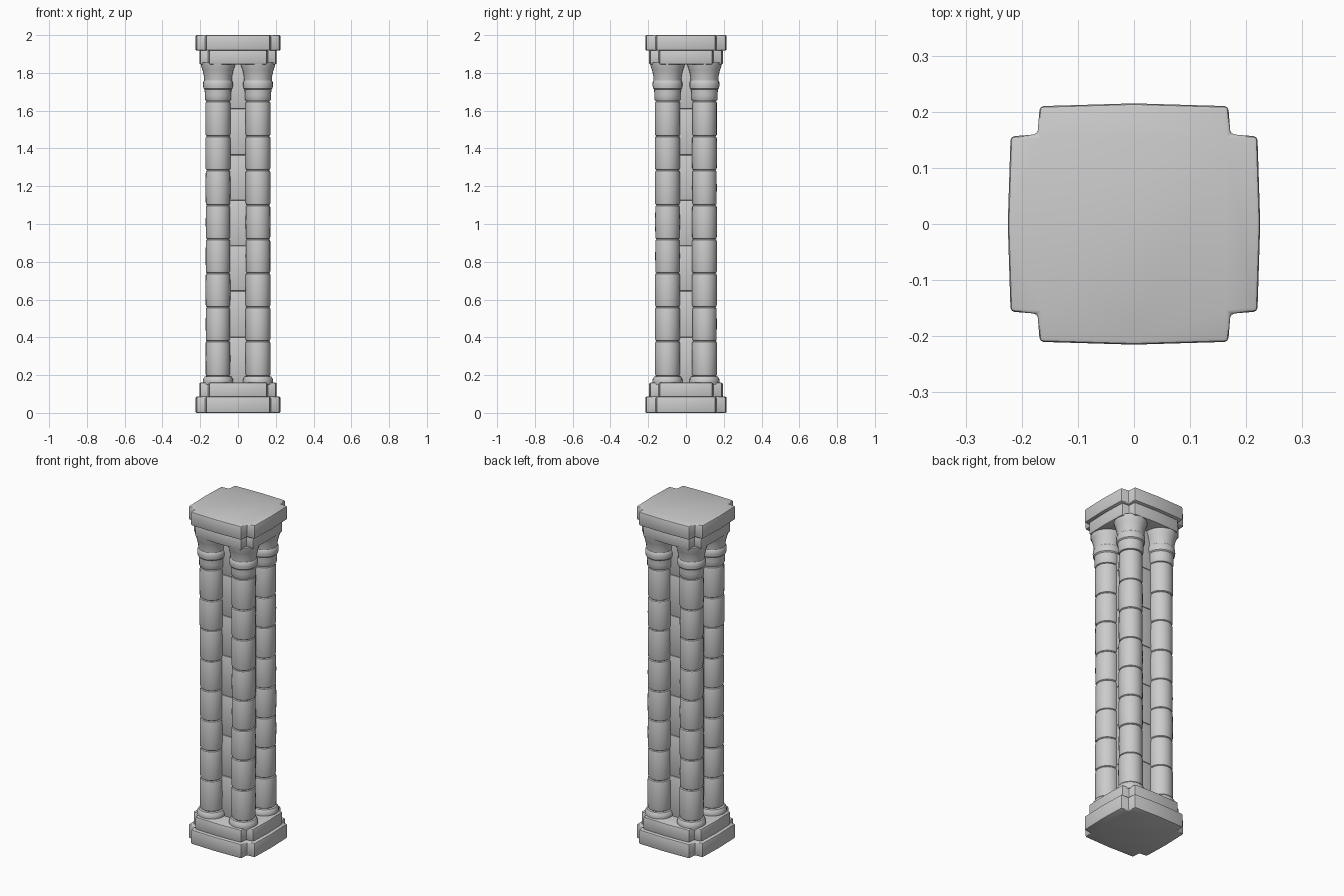
import bpy, bmesh, math, random

if "Cube" in bpy.data.objects:
    bpy.data.objects.remove(bpy.data.objects["Cube"])

random.seed(4)


def finish(bm, name, angle=35):
    bmesh.ops.recalc_face_normals(bm, faces=bm.faces)
    me = bpy.data.meshes.new(name)
    bm.to_mesh(me)
    bm.free()
    ob = bpy.data.objects.new(name, me)
    bpy.context.collection.objects.link(ob)
    bpy.ops.object.select_all(action='DESELECT')
    bpy.context.view_layer.objects.active = ob
    ob.select_set(True)
    bpy.ops.object.shade_smooth_by_angle(angle=math.radians(angle))
    return ob


def slab(name, hx, hy, nx, ny, z0, z1, bow=0.005):
    """Stone slab with notched corners and slightly bowed sides."""
    quarter = [(hx, 0), (hx - bow, ny - 0.004), (nx + 0.004, ny),
               (nx, hy - bow), (0, hy)]
    pts = []
    for sx, sy, rev in ((1, 1, 0), (-1, 1, 1), (-1, -1, 0), (1, -1, 1)):
        q = [(x * sx, y * sy) for x, y in quarter]
        pts += (q[::-1] if rev else q)[:-1]
    bm = bmesh.new()
    face = bm.faces.new([bm.verts.new((x, y, z0)) for x, y in pts])
    ext = bmesh.ops.extrude_face_region(bm, geom=[face])
    for v in ext['geom']:
        if isinstance(v, bmesh.types.BMVert):
            v.co.z = z1
    bmesh.ops.recalc_face_normals(bm, faces=bm.faces)
    edges = [e for e in bm.edges if e.calc_face_angle(0) > 0.5]
    bmesh.ops.bevel(bm, geom=edges, offset=0.007, segments=2,
                    profile=0.5, affect='EDGES')
    return finish(bm, name)


def lathe(name, profile, cx, cy, n=28):
    """Revolve (radius, z) points, with a slight hand-cut wobble."""
    bm = bmesh.new()
    rings = []
    for r, z in profile:
        rings.append([bm.verts.new((cx + r * math.cos(2 * math.pi * i / n),
                                    cy + r * math.sin(2 * math.pi * i / n), z))
                      for i in range(n)])
    for a, b in zip(rings, rings[1:]):
        for i in range(n):
            j = (i + 1) % n
            bm.faces.new((a[i], a[j], b[j], b[i]))
    bm.faces.new(rings[0])
    bm.faces.new(rings[-1])
    return finish(bm, name)


# Stepped base and top, two slabs each
slab("base_slab", 0.225, 0.215, 0.168, 0.160, 0.0, 0.086)
slab("base_step", 0.205, 0.195, 0.152, 0.144, 0.082, 0.160)
slab("top_step", 0.205, 0.195, 0.152, 0.144, 1.845, 1.922)
slab("top_slab", 0.225, 0.215, 0.168, 0.160, 1.918, 2.0)

# Central core of stacked blocks
joints = [0.15, 0.40, 0.645, 0.885, 1.125, 1.365, 1.61, 1.855]
for k, (z0, z1) in enumerate(zip(joints, joints[1:])):
    bm = bmesh.new()
    bmesh.ops.create_cube(bm, size=1)
    for v in bm.verts:
        v.co = (v.co.x * 0.19, v.co.y * 0.18, (z0 + z1) / 2 + v.co.z * (z1 - z0))
    bmesh.ops.bevel(bm, geom=bm.edges[:], offset=0.006, segments=2,
                    profile=0.5, affect='EDGES')
    finish(bm, f"core_block_{k + 1}")

# Four corner columns: foot ring, drums, capital
drums = [0.195, 0.38, 0.56, 0.74, 0.92, 1.10, 1.285, 1.465, 1.65]
for sx in (-1, 1):
    for sy in (-1, 1):
        prof = [(0.078, 0.150), (0.080, 0.166), (0.078, 0.180), (0.070, 0.193)]
        for z0, z1 in zip(drums, drums[1:]):
            r = 0.065 + random.uniform(-0.0015, 0.0015)
            prof += [(r - 0.007, z0), (r - 0.002, z0 + 0.004), (r, z0 + 0.012),
                     (r + 0.001, (z0 + z1) / 2), (r, z1 - 0.012),
                     (r - 0.002, z1 - 0.004), (r - 0.007, z1)]
        prof += [(0.064, 1.652), (0.069, 1.660), (0.069, 1.685), (0.071, 1.712),
                 (0.077, 1.718), (0.079, 1.735), (0.078, 1.752), (0.073, 1.760),
                 (0.075, 1.785), (0.082, 1.815), (0.090, 1.838), (0.092, 1.855)]
        name = ("back" if sy > 0 else "front") + ("_right" if sx > 0 else "_left")
        lathe(name + "_column", prof, sx * 0.106, sy * 0.098)
